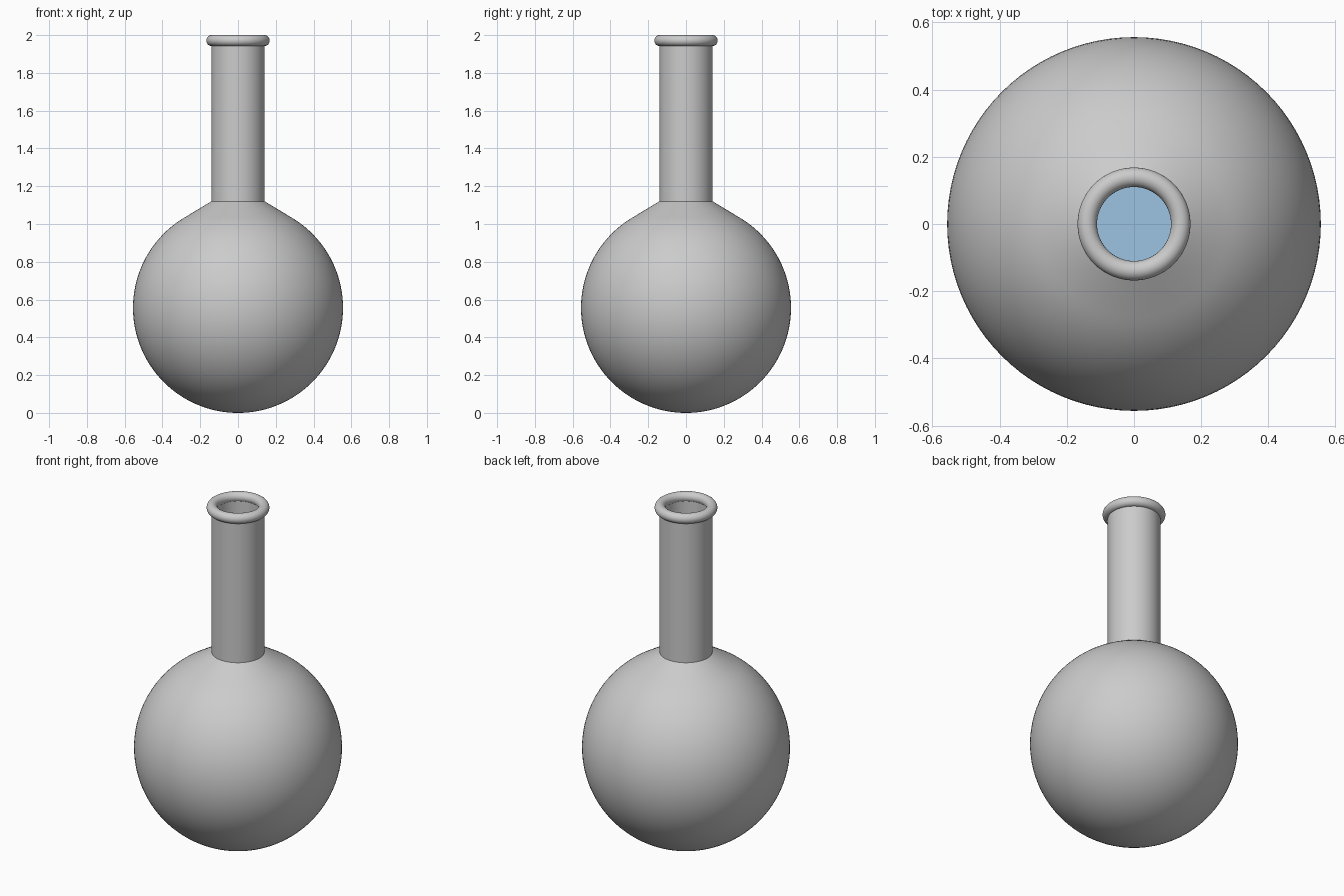
import bpy, bmesh, math

if "Cube" in bpy.data.objects:
    bpy.data.objects.remove(bpy.data.objects["Cube"])

SEG = 96
R = 0.556          # bulb radius, also its centre height
WALL = 0.025


def arc(r, a0, a1, n):
    """Bulb arc as (radius, z); angles measured from the bottom pole."""
    pts = []
    for i in range(n + 1):
        a = math.radians(a0 + (a1 - a0) * i / n)
        pts.append((r * math.sin(a), R - r * math.cos(a)))
    return pts


def lathe(name, profile):
    bm = bmesh.new()
    verts = [bm.verts.new((r, 0, z)) for r, z in profile]
    edges = [bm.edges.new(p) for p in zip(verts, verts[1:])]
    bmesh.ops.spin(bm, geom=verts + edges, cent=(0, 0, 0), axis=(0, 0, 1),
                   angle=2 * math.pi, steps=SEG, use_duplicate=False)
    bmesh.ops.remove_doubles(bm, verts=bm.verts, dist=1e-5)
    bmesh.ops.recalc_face_normals(bm, faces=bm.faces)
    mesh = bpy.data.meshes.new(name)
    bm.to_mesh(mesh)
    bm.free()
    obj = bpy.data.objects.new(name, mesh)
    bpy.context.collection.objects.link(obj)
    smooth(obj)
    return obj


def smooth(obj):
    bpy.ops.object.select_all(action='DESELECT')
    obj.select_set(True)
    bpy.context.view_layer.objects.active = obj
    bpy.ops.object.shade_smooth_by_angle(angle=math.radians(35))


# Glass: round bulb, tangent shoulder and straight neck, with an inner wall
outer = arc(R, 0, 150, 50) + [(0.141, 1.12), (0.141, 1.97)]
inner = [(0.116, 1.97), (0.116, 1.105)] + arc(R - WALL, 150, 0, 50)
lathe("flask_glass", outer + inner)

# Rolled lip
bpy.ops.mesh.primitive_torus_add(location=(0, 0, 1.971), major_radius=0.139,
                                 minor_radius=0.029, major_segments=SEG,
                                 minor_segments=24)
lip = bpy.context.object
lip.name = "rolled_lip"
smooth(lip)

# Liquid filling the lower half, with a flat surface
liquid = lathe("liquid", arc(R - WALL - 0.004, 0, 90, 32) + [(0, R)])
blue = bpy.data.materials.new("blue_liquid")
blue.diffuse_color = (0.33, 0.55, 0.75, 1)
blue.use_nodes = True
blue.node_tree.nodes["Principled BSDF"].inputs["Base Color"].default_value = blue.diffuse_color
liquid.data.materials.append(blue)
